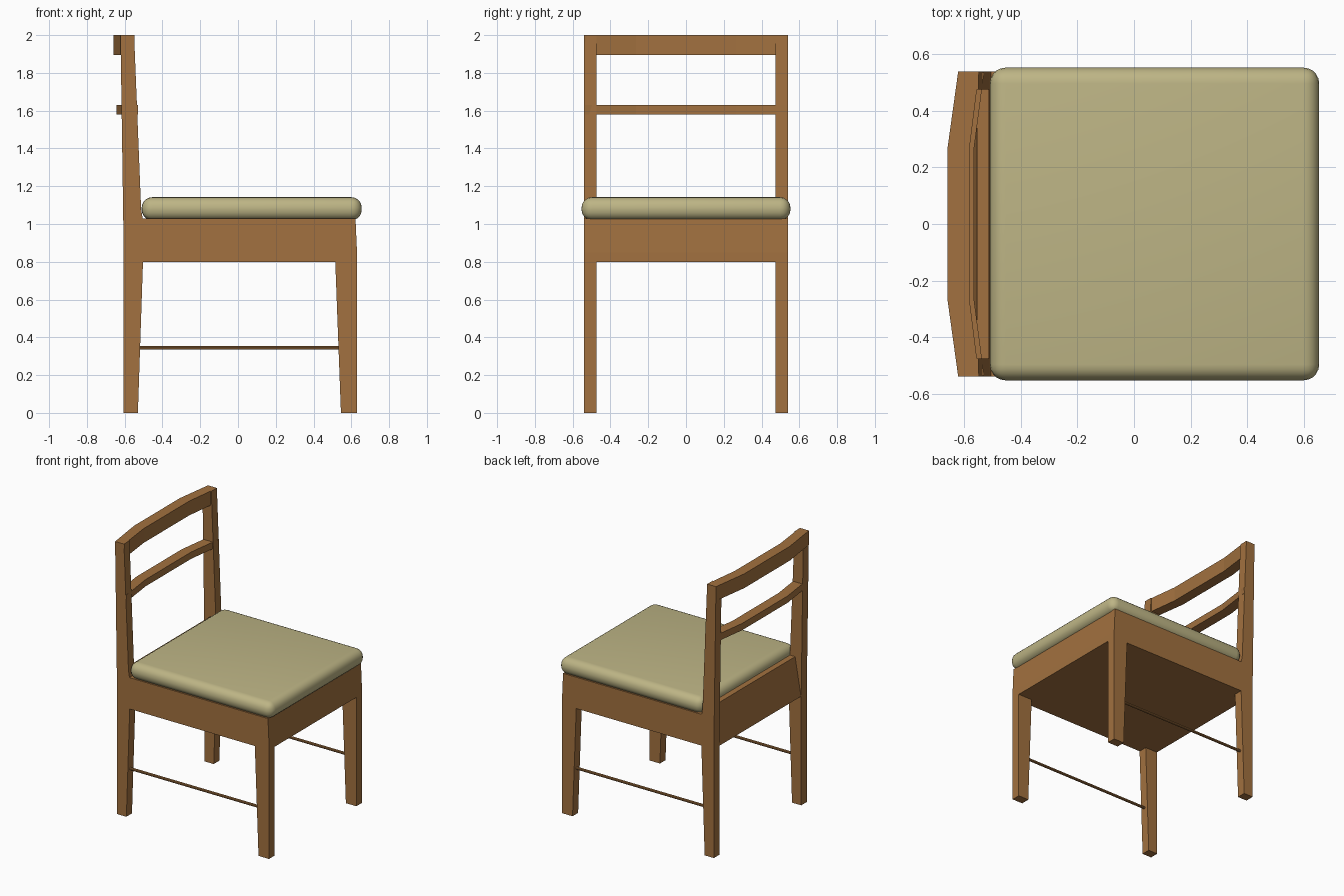
import bpy, bmesh
from mathutils import Vector

cube = bpy.data.objects.get("Cube")
if cube:
    bpy.data.objects.remove(cube, do_unlink=True)


def make_material(name, rgb):
    mat = bpy.data.materials.new(name)
    mat.use_nodes = True
    mat.diffuse_color = (*rgb, 1)
    mat.node_tree.nodes["Principled BSDF"].inputs["Base Color"].default_value = (*rgb, 1)
    return mat


wood = make_material("warm wood", (0.36, 0.165, 0.05))
fabric = make_material("olive cream fabric", (0.51, 0.46, 0.235))


def extrude(name, profile, direction, mat):
    """Solid made by sweeping a flat outline along a vector."""
    bm = bmesh.new()
    face = bm.faces.new([bm.verts.new(p) for p in profile])
    new = bmesh.ops.extrude_face_region(bm, geom=[face], use_keep_orig=True)["geom"]
    verts = [g for g in new if isinstance(g, bmesh.types.BMVert)]
    bmesh.ops.translate(bm, verts=verts, vec=Vector(direction))
    bmesh.ops.recalc_face_normals(bm, faces=bm.faces)
    mesh = bpy.data.meshes.new(name)
    bm.to_mesh(mesh)
    bm.free()
    mesh.materials.append(mat)
    obj = bpy.data.objects.new(name, mesh)
    bpy.context.collection.objects.link(obj)
    return obj


HALF, INNER = 0.54, 0.475

# Side frames: tapered legs, side apron and leaning back post in one outline
side = [(-.605, 0), (-.53, 0), (-.503, .8), (.515, .8), (.545, 0), (.63, 0),
        (.63, .85), (.622, 1.03), (-.505, 1.03), (-.513, 1.08),
        (-.55, 2), (-.622, 2), (-.605, .85)]
for label, sign in (("left", 1), ("right", -1)):
    extrude(label + "_side_frame", [(x, sign * INNER, z) for x, z in side],
            (0, sign * (HALF - INNER), 0), wood)

    # Thin round stretcher between front and back legs
    bpy.ops.mesh.primitive_cylinder_add(vertices=10, radius=.01, depth=1.07,
                                        location=(.005, sign * .508, .345),
                                        rotation=(0, 1.5708, 0))
    rod = bpy.context.object
    rod.name = label + "_stretcher"
    rod.data.materials.append(wood)
    bpy.ops.object.shade_smooth_by_angle()

# Seat box between the side frames, with a sloped rear rail behind the cushion
box = [(-.603, .8), (.63, .8), (.63, .85), (.622, 1.03), (-.505, 1.03),
       (-.513, 1.08), (-.555, 1.08)]
extrude("seat_box", [(x, -INNER, z) for x, z in box], (0, 2 * INNER, 0), wood)


# Back rails bowed in three straight runs
def back_rail(name, end, middle, half, z, height):
    ys = (-half, -.265, .265, half)
    xs = (end, middle, middle, end)
    rear = [(x[0], y, z) for x, y in zip(xs, ys)]
    front = [(x[1], y, z) for x, y in zip(xs, ys)]
    extrude(name, rear + front[::-1], (0, 0, height), wood)


back_rail("top_rail", (-.622, -.548), (-.66, -.582), .538, 1.895, .105)
back_rail("middle_rail", (-.605, -.53), (-.642, -.566), .536, 1.58, .05)

# Rounded seat cushion
bpy.ops.mesh.primitive_cube_add(size=1, location=(.0725, 0, 1.081))
cushion = bpy.context.object
cushion.name = "seat_cushion"
cushion.dimensions = (1.165, 1.106, .122)
bpy.ops.object.transform_apply(location=False, rotation=False, scale=True)
cushion.data.materials.append(fabric)
bevel = cushion.modifiers.new("soft_edges", 'BEVEL')
bevel.width = .056
bevel.segments = 5
bpy.ops.object.modifier_apply(modifier=bevel.name)
bpy.ops.object.shade_smooth_by_angle()
